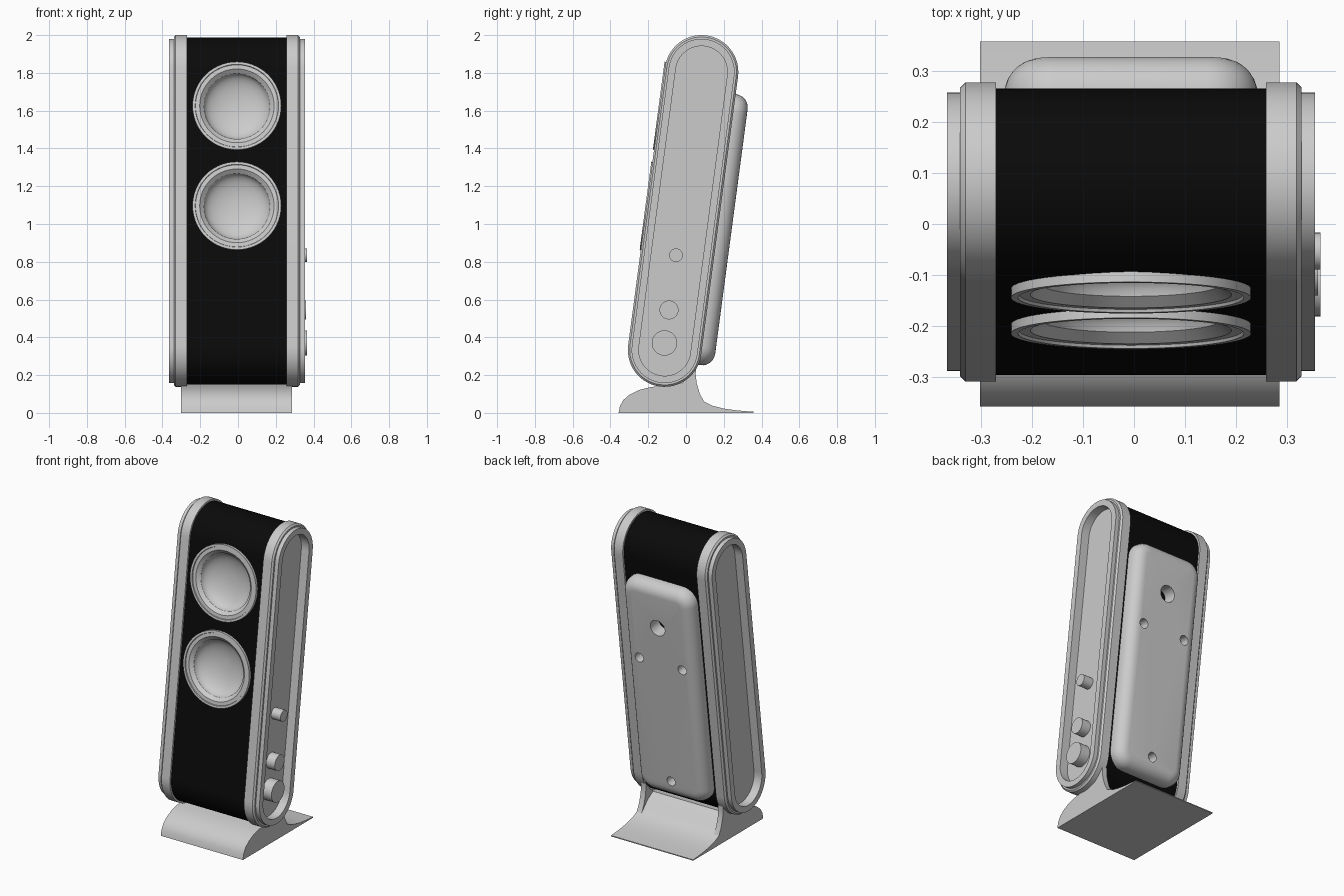
import bpy, bmesh
from math import sin, cos, pi, radians
from mathutils import Matrix

if "Cube" in bpy.data.objects:
    bpy.data.objects.remove(bpy.data.objects["Cube"])

CX = -0.006            # body centre line
LENGTH = 1.485         # distance between the two end-arc centres
TILT = Matrix.Translation((CX, -0.113, 0.333)) @ Matrix.Rotation(radians(-7.55), 4, 'X')
STRAIGHT = Matrix.Identity(4)


def loft(name, rings, matrix=TILT, cap_start=True, cap_end=True, closed=False, angle=35):
    """Skin a list of equal-length point rings into one object."""
    bm = bmesh.new()
    rows = [[bm.verts.new(matrix @ Matrix.Translation(p).translation) for p in r] for r in rings]
    n = len(rows[0])
    pairs = list(zip(rows, rows[1:])) + ([(rows[-1], rows[0])] if closed else [])
    for a, b in pairs:
        for i in range(n):
            j = (i + 1) % n
            bm.faces.new((a[i], a[j], b[j], b[i]))
    if cap_start and not closed:
        bm.faces.new(rows[0])
    if cap_end and not closed:
        bm.faces.new(rows[-1])
    bmesh.ops.recalc_face_normals(bm, faces=bm.faces)
    mesh = bpy.data.meshes.new(name)
    bm.to_mesh(mesh)
    bm.free()
    ob = bpy.data.objects.new(name, mesh)
    bpy.context.collection.objects.link(ob)
    smooth(ob, angle)
    return ob


def smooth(ob, angle=35):
    bpy.ops.object.select_all(action='DESELECT')
    ob.select_set(True)
    bpy.context.view_layer.objects.active = ob
    bpy.ops.object.shade_smooth_by_angle(angle=radians(angle))


def stadium(x, r, seg=28):
    """Pill outline in the side plane."""
    top = [(x, r * cos(pi * i / seg), LENGTH + r * sin(pi * i / seg)) for i in range(seg + 1)]
    low = [(x, -r * cos(pi * i / seg), -r * sin(pi * i / seg)) for i in range(seg + 1)]
    return top + low


def disc(r, y, z, x=0, seg=56):
    """Circle facing front/back."""
    return [(x + r * cos(2 * pi * i / seg), y, z + r * sin(2 * pi * i / seg)) for i in range(seg)]


def rounded_rect(w, z0, z1, r, y, seg=8):
    pts = []
    for k, (cx, cz) in enumerate([(w - r, z1 - r), (r - w, z1 - r), (r - w, z0 + r), (w - r, z0 + r)]):
        for i in range(seg + 1):
            a = pi / 2 * (k + i / seg)
            pts.append((cx + r * cos(a), y, cz + r * sin(a)))
    return pts


def cut(ob, cutter):
    mod = ob.modifiers.new("cut", 'BOOLEAN')
    mod.operation = 'DIFFERENCE'
    mod.solver = 'EXACT'
    mod.object = cutter
    bpy.context.view_layer.objects.active = ob
    bpy.ops.object.modifier_apply(modifier=mod.name)
    bpy.data.objects.remove(cutter)


black = bpy.data.materials.new("black")
black.diffuse_color = (0.003, 0.003, 0.003, 1)
black.use_nodes = True
black.node_tree.nodes["Principled BSDF"].inputs["Base Color"].default_value = black.diffuse_color

# Black cabinet with openings for the drivers
DRIVERS = (0.744, 1.278)
FRONT = -0.183
cabinet = loft("cabinet", [stadium(-0.27, 0.183), stadium(0.27, 0.183)])
for u in DRIVERS:
    cut(cabinet, loft("cutter", [disc(0.205, -0.3, u), disc(0.205, -0.08, u)]))
cabinet.data.materials.clear()
cabinet.data.materials.append(black)
smooth(cabinet)

# Side frames with recessed panels
FRAME = [(0.264, 0.195), (0.324, 0.195), (0.334, 0.185), (0.334, 0.175),
         (0.36, 0.175), (0.36, 0.137), (0.305, 0.137)]
for side, label in ((-1, "left"), (1, "right")):
    loft(label + "_side_frame", [stadium(side * x, r) for x, r in FRAME], angle=25)

# Driver rings and concave cones: (radius, height above the front)
RING = [(0.21, -0.03), (0.235, -0.01), (0.235, 0.018), (0.221, 0.018), (0.219, 0.012),
        (0.197, 0.012), (0.175, -0.008)]
BOWL = [(0.175 * cos(a), -0.008 - 0.075 * sin(a)) for a in [pi / 2 * i / 9 for i in range(9)]]
for i, u in enumerate(DRIVERS):
    loft(f"driver_ring_{i}", [disc(r, FRONT - h, u) for r, h in RING], cap_start=False, cap_end=False, angle=25)
    loft(f"driver_cone_{i}", [disc(r, FRONT - h, u) for r, h in BOWL], cap_start=False)

# Rounded back panel with port and screw holes
BACK, FILLET = 0.268, 0.07
rings = [rounded_rect(0.248, -0.055, 1.392, 0.1, 0.175)]
for i in range(8):
    a = pi / 2 * i / 7
    s = FILLET * (1 - cos(a))
    rings.append(rounded_rect(0.248 - s, -0.055 + s, 1.392 - s, 0.1 - s, BACK - FILLET + FILLET * sin(a)))
panel = loft("back_panel", rings)
for x, u, r, depth in ((0, 1.11, 0.052, 0.12), (-0.153, 0.865, 0.03, 0.06),
                       (0.153, 0.865, 0.03, 0.06), (0, 0.06, 0.03, 0.06)):
    cut(panel, loft("cutter", [disc(r, BACK - depth, u, x, 28), disc(r, BACK + 0.1, u, x, 28)]))
smooth(panel)

# Control knobs on the right side
for i, (y, z, r, end) in enumerate(((-0.114, 0.37, 0.067, 0.365), (-0.09, 0.545, 0.05, 0.36),
                                    (-0.053, 0.835, 0.036, 0.365))):
    ring = lambda x: [(x, y + r * cos(2 * pi * k / 32), z + r * sin(2 * pi * k / 32)) for k in range(32)]
    loft(f"knob_{i}", [ring(0.28), ring(end)], STRAIGHT)

# Stand foot: side profile pulled across the width
FOOT = [(-0.357, 0), (-0.35, 0.035), (-0.332, 0.068), (-0.3, 0.096), (-0.25, 0.121), (-0.19, 0.136),
        (-0.11, 0.147), (-0.02, 0.157), (0.035, 0.122), (0.095, 0.06), (0.14, 0.038), (0.2, 0.023),
        (0.27, 0.013), (0.357, 0.006), (0.357, 0)]
FX, FW = -0.008, 0.293
loft("stand_foot", [[(FX + s * FW, y, z) for y, z in FOOT] for s in (-1, 1)], STRAIGHT)

# Rear prongs cradling the side frames
PRONG = [(-0.03, 0.15), (0.01, 0.185), (0.053, 0.235), (0.051, 0.205), (0.056, 0.16),
         (0.072, 0.105), (0.095, 0.06), (0.03, 0.09)]
for s, label in ((-1, "left"), (1, "right")):
    loft(label + "_stand_prong", [[(FX + s * x, y, z) for y, z in PRONG] for x in (FW - 0.035, FW)], STRAIGHT)
